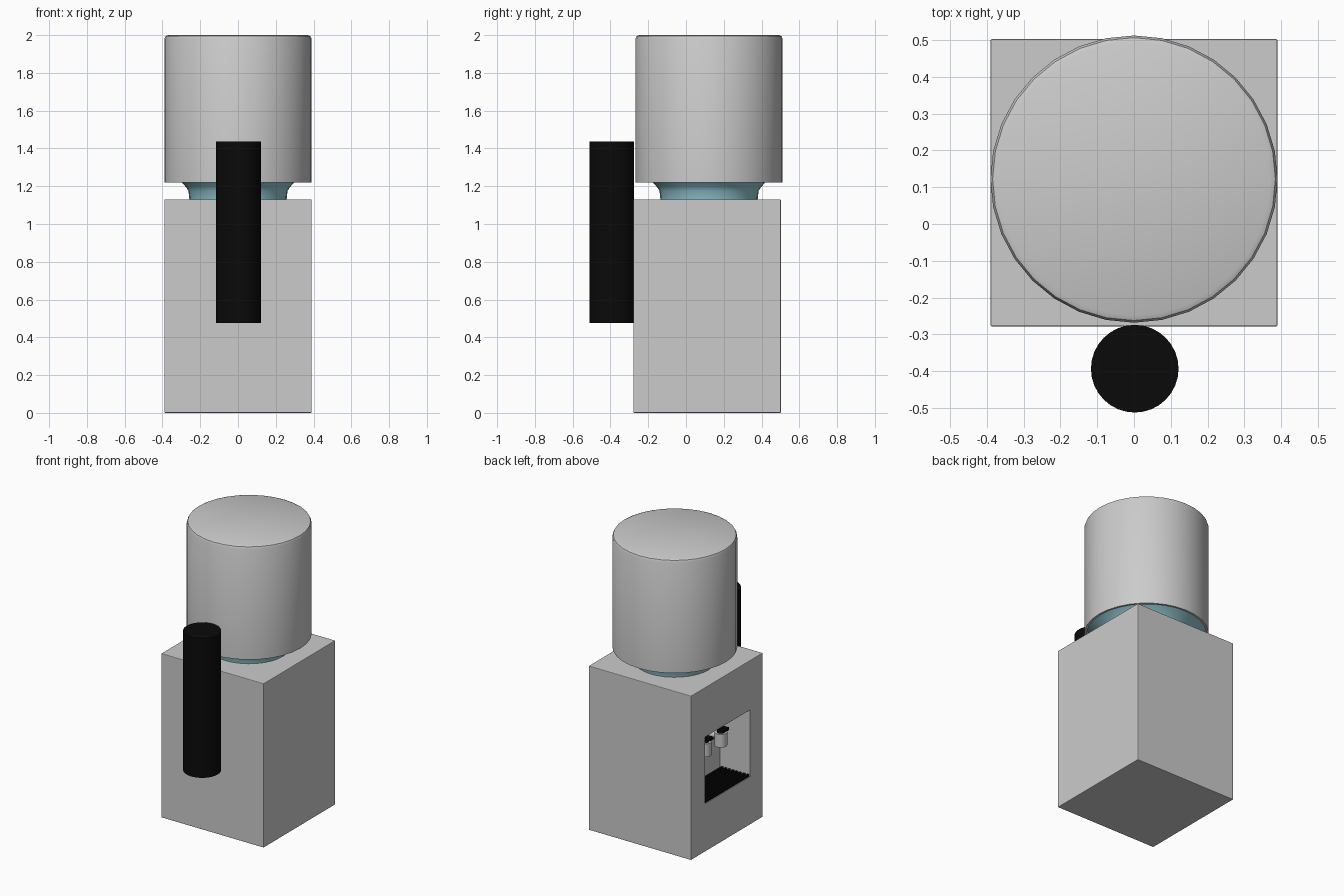
import bpy, bmesh, math
from mathutils import Vector

if "Cube" in bpy.data.objects:
    bpy.data.objects.remove(bpy.data.objects["Cube"])

def material(name, rgb):
    m = bpy.data.materials.new(name)
    m.diffuse_color = (*rgb, 1)
    m.use_nodes = True
    m.node_tree.nodes["Principled BSDF"].inputs["Base Color"].default_value = m.diffuse_color
    return m

GREY = material("light grey plastic", (0.6, 0.6, 0.6))
BLACK = material("black plastic", (0.003, 0.003, 0.003))
TEAL = material("teal water", (0.28, 0.56, 0.62))

def finish(ob, name, mat, smooth=None):
    ob.name = name
    ob.data.materials.append(mat)
    if smooth:
        bpy.ops.object.shade_smooth_by_angle(angle=math.radians(smooth))
    return ob

def box(name, lo, hi, mat, bevel=0):
    lo, hi = Vector(lo), Vector(hi)
    bpy.ops.mesh.primitive_cube_add(size=1, location=(lo + hi) / 2)
    ob = bpy.context.object
    ob.scale = hi - lo
    bpy.ops.object.transform_apply(location=False, rotation=False, scale=True)
    if bevel:
        b = ob.modifiers.new("soft edges", "BEVEL")
        b.width, b.segments = bevel, 2
    return finish(ob, name, mat)

def cylinder(name, loc, r, depth, mat, sides=32, rot=(0, 0, 0)):
    bpy.ops.mesh.primitive_cylinder_add(vertices=sides, radius=r, depth=depth,
                                        location=loc, rotation=rot)
    return finish(bpy.context.object, name, mat, 35)

def lathe(name, profile, centre, mat, sides=32):
    """Spin a (radius, z) profile round a vertical axis."""
    bm = bmesh.new()
    vs = [bm.verts.new((r, 0, z)) for r, z in profile]
    es = [bm.edges.new(p) for p in zip(vs, vs[1:])]
    bmesh.ops.spin(bm, geom=vs + es, axis=(0, 0, 1), cent=(0, 0, 0),
                   steps=sides, angle=math.tau)
    bmesh.ops.remove_doubles(bm, verts=bm.verts, dist=1e-5)
    bmesh.ops.recalc_face_normals(bm, faces=bm.faces)
    me = bpy.data.meshes.new(name)
    bm.to_mesh(me)
    bm.free()
    ob = bpy.data.objects.new(name, me)
    bpy.context.collection.objects.link(ob)
    ob.location = (*centre, 0)
    bpy.ops.object.select_all(action="DESELECT")
    ob.select_set(True)
    bpy.context.view_layer.objects.active = ob
    return finish(ob, name, mat, 35)

# Cabinet with the dispensing alcove cut into its left side
cabinet = box("cabinet", (-0.39, -0.278, 0), (0.39, 0.502, 1.13), GREY, 0.004)
cutter = box("alcove_cutter", (-0.5, -0.14, 0.33), (-0.16, 0.35, 0.79), GREY)
cutter.hide_render = True
cutter.hide_set(True)
cut = cabinet.modifiers.new("alcove", "BOOLEAN")
cut.operation, cut.object, cut.solver = "DIFFERENCE", cutter, "EXACT"

# Drip tray and its slats
box("drip_tray", (-0.385, -0.139, 0.328), (-0.161, 0.349, 0.334), BLACK)
for i in range(8):
    x = -0.383 + i * 0.028
    box("tray_slat", (x, -0.139, 0.33), (x + 0.014, 0.349, 0.345), BLACK)

# Two taps: stem from the back wall, downward spout, black lever
for y in (0.02, 0.19):
    cylinder("tap_stem", (-0.215, y, 0.64), 0.025, 0.13, GREY, 16, (0, math.pi / 2, 0))
    cylinder("tap_spout", (-0.28, y, 0.625), 0.04, 0.09, GREY, 20)
    cylinder("tap_cap", (-0.28, y, 0.68), 0.025, 0.03, BLACK, 16)
    box("tap_lever", (-0.33, y - 0.018, 0.69), (-0.26, y + 0.018, 0.708), BLACK)

# Upturned bottle: open shell with the water-coloured neck inside
AXIS = (0, 0.122)
lathe("bottle", [(0.375, 1.30), (0.375, 1.22), (0.39, 1.22), (0.39, 1.98),
                 (0.384, 1.994), (0.37, 2.0), (0, 2.0)], AXIS, GREY)
lathe("bottle_neck", [(0, 1.125), (0.257, 1.125), (0.262, 1.175), (0.275, 1.195),
                      (0.298, 1.22), (0.335, 1.25), (0.375, 1.275)], AXIS, TEAL)

# Cup holder tube on the front
cylinder("cup_tube", (0.002, -0.393, 0.957), 0.119, 0.96, BLACK, 32)
